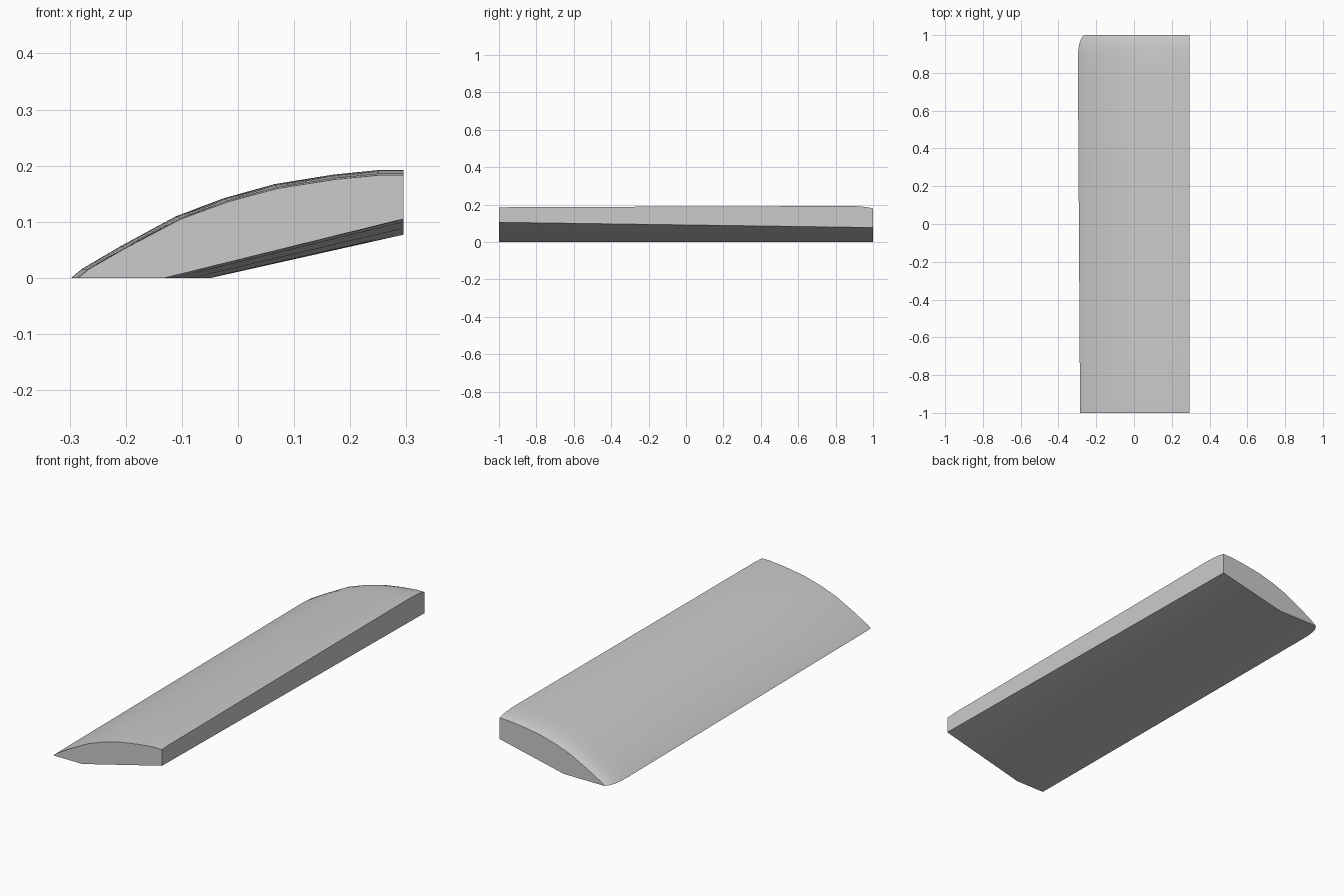
import bpy, bmesh, math

if "Cube" in bpy.data.objects:
    bpy.data.objects.remove(bpy.data.objects["Cube"])

grey = bpy.data.materials.new("grey")
grey.diffuse_color = (0.6, 0.6, 0.6, 1)
grey.use_nodes = True
grey.node_tree.nodes["Principled BSDF"].inputs["Base Color"].default_value = grey.diffuse_color

# Curved upper outline of the blade, from the thin edge to the thick edge
ARC = [(-0.297, 0), (-0.278, 0.016), (-0.21, 0.056), (-0.11, 0.110), (-0.025, 0.142),
       (0.065, 0.167), (0.17, 0.184), (0.25, 0.192), (0.295, 0.192)]
RIGHT = 0.295

# Stations along the length: y, thin edge x, top height
STATIONS = [(-1, -0.285, 0.183), (-0.94, -0.286, 0.186), (-0.6, -0.288, 0.187),
            (0.2, -0.293, 0.190), (0.86, -0.297, 0.192), (0.91, -0.296, 0.191),
            (0.95, -0.291, 0.188), (0.98, -0.281, 0.184), (1, -0.265, 0.178)]

bm = bmesh.new()
rings = []
for y, left, top in STATIONS:
    sx = (RIGHT - left) / (RIGHT + 0.297)
    ring = [bm.verts.new((RIGHT - (RIGHT - x) * sx, y, z * top / 0.192)) for x, z in ARC]
    # Underside: thick edge bottom, then the knee where the slope meets the flat
    t = (y + 1) / 2
    ring.append(bm.verts.new((RIGHT, y, 0.105 - 0.028 * t)))
    ring.append(bm.verts.new((-0.13 + 0.082 * t, y, 0)))
    rings.append(ring)

# Skin between stations
n = len(rings[0])
for a, b in zip(rings, rings[1:]):
    for i in range(n):
        j = (i + 1) % n
        bm.faces.new((a[i], a[j], b[j], b[i]))
# End caps
bm.faces.new(rings[0])
bm.faces.new(rings[-1][::-1])
bmesh.ops.recalc_face_normals(bm, faces=bm.faces)

mesh = bpy.data.meshes.new("blade")
bm.to_mesh(mesh)
bm.free()
mesh.materials.append(grey)
blade = bpy.data.objects.new("blade", mesh)
bpy.context.collection.objects.link(blade)

# Smooth the curved back, keep the ends and edges crisp
bpy.context.view_layer.objects.active = blade
blade.select_set(True)
bpy.ops.object.shade_smooth_by_angle(angle=math.radians(30))
